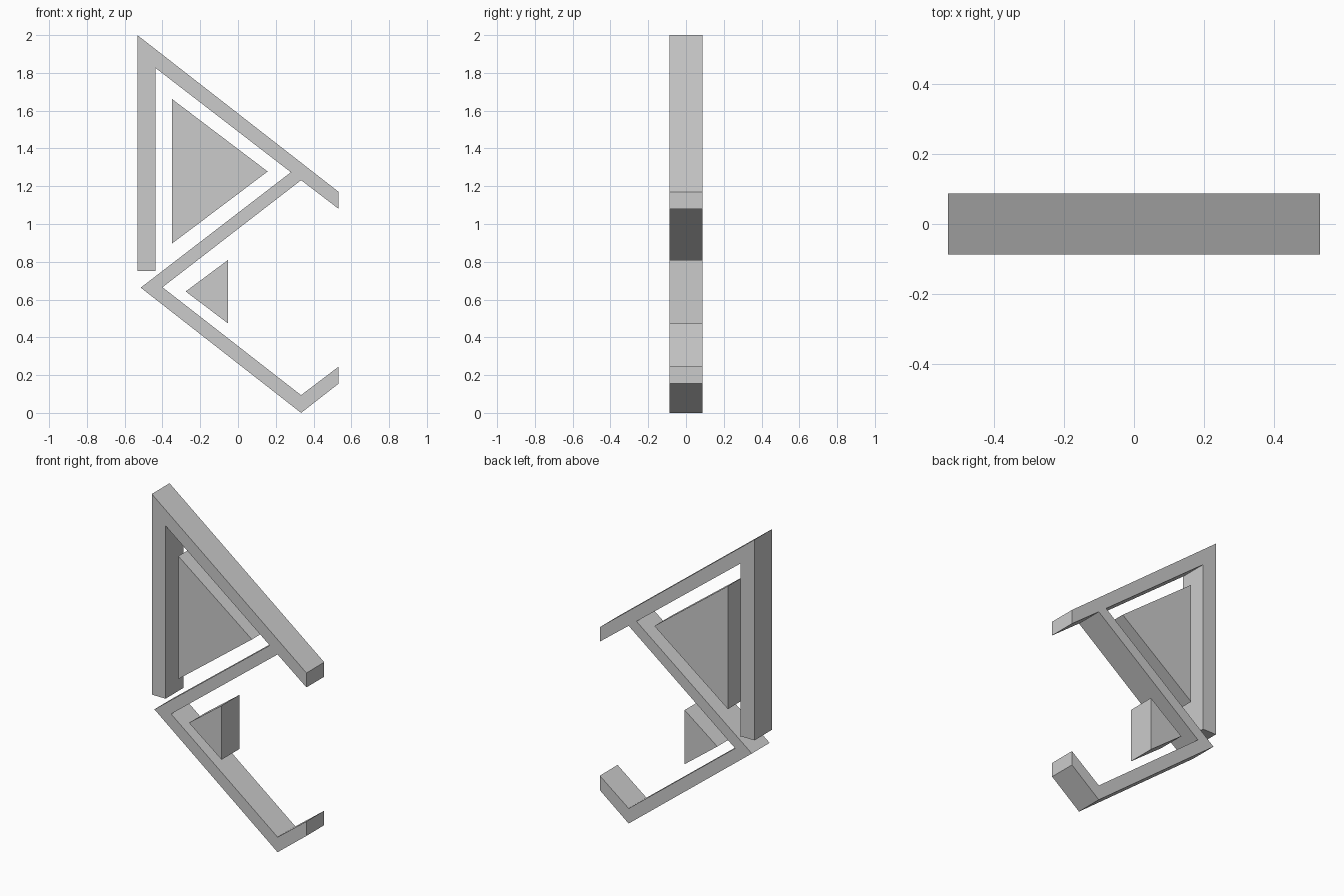
import bpy
import bmesh
from mathutils import Vector

cube = bpy.data.objects.get("Cube")
if cube:
    bpy.data.objects.remove(cube)

DEPTH = 0.175
EDGE = 0.533  # half width

grey = bpy.data.materials.new("light grey")
grey.use_nodes = True
color = (0.6, 0.6, 0.6, 1)
grey.diffuse_color = color
grey.node_tree.nodes["Principled BSDF"].inputs["Base Color"].default_value = color


def prism(name, outline):
    """Extrude an x-z outline through the depth, centred on y = 0."""
    mesh = bpy.data.meshes.new(name)
    bm = bmesh.new()
    face = bm.faces.new([bm.verts.new((x, -DEPTH / 2, z)) for x, z in outline])
    result = bmesh.ops.extrude_face_region(bm, geom=[face], use_keep_orig=True)
    moved = [v for v in result["geom"] if isinstance(v, bmesh.types.BMVert)]
    bmesh.ops.translate(bm, verts=moved, vec=Vector((0, DEPTH, 0)))
    bmesh.ops.recalc_face_normals(bm, faces=bm.faces)
    bm.to_mesh(mesh)
    bm.free()
    mesh.materials.append(grey)
    obj = bpy.data.objects.new(name, mesh)
    bpy.context.collection.objects.link(obj)
    return obj


# Continuous zigzag frame: post, upper slope, middle slope, lower slope and hook
prism("zigzag_frame", [
    (-EDGE, 2.0), (EDGE, 1.17), (EDGE, 1.08), (0.334, 1.232),
    (-0.4, 0.665), (0.334, 0.094), (EDGE, 0.245), (EDGE, 0.155),
    (0.334, 0.0), (-0.515, 0.663), (0.28, 1.274),
    (-0.438, 1.827), (-0.438, 0.75), (-EDGE, 0.75),
])

# Loose triangular blocks inside the two bends
prism("upper_triangle", [(-0.35, 1.662), (0.157, 1.278), (-0.35, 0.896)])
prism("lower_triangle", [(-0.052, 0.81), (-0.052, 0.473), (-0.277, 0.643)])
